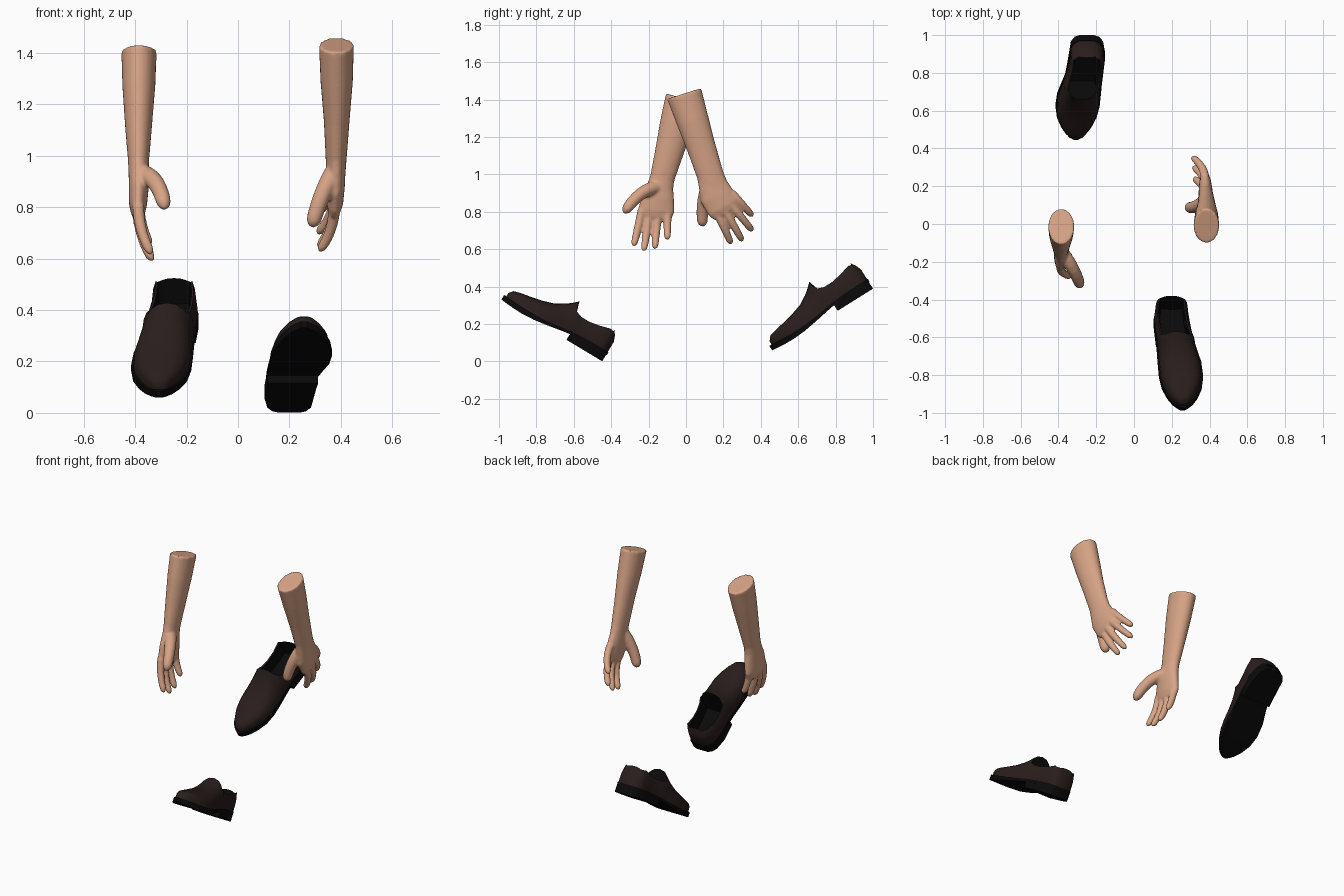
import bpy, bmesh, math
from mathutils import Vector, Matrix


def material(name, rgb):
    m = bpy.data.materials.new(name)
    m.diffuse_color = (*rgb, 1)
    return m


SKIN = material("skin", (0.68, 0.37, 0.24))
LEATHER = material("leather", (0.022, 0.013, 0.012))
RUBBER = material("black_rubber", (0.003, 0.003, 0.003))


def add_rings(bm, rings):
    """Skin a list of closed rings and cap both ends."""
    vs = [[bm.verts.new(p) for p in r] for r in rings]
    n = len(vs[0])
    faces = []
    for j, (a, b) in enumerate(zip(vs, vs[1:])):
        for i in range(n):
            k = (i + 1) % n
            faces.append((j, i, bm.faces.new((a[i], a[k], b[k], b[i]))))
    bm.faces.new(vs[0][::-1])
    bm.faces.new(vs[-1])
    return faces


def finish(bm, name, mats):
    bmesh.ops.recalc_face_normals(bm, faces=bm.faces)
    me = bpy.data.meshes.new(name)
    bm.to_mesh(me)
    bm.free()
    for m in mats:
        me.materials.append(m)
    ob = bpy.data.objects.new(name, me)
    bpy.context.collection.objects.link(ob)
    return ob


def smooth(ob, deg):
    bpy.ops.object.select_all(action='DESELECT')
    ob.select_set(True)
    bpy.context.view_layer.objects.active = ob
    bpy.ops.object.shade_smooth_by_angle(angle=math.radians(deg))


# ---------- arms ----------
def tube(bm, pts, n=24):
    """Elliptical loft; each point is x, y, z, half thickness, half width."""
    P = [Vector(p[:3]) for p in pts]
    rings = []
    for i, p in enumerate(pts):
        t = (P[min(i + 1, len(P) - 1)] - P[max(i - 1, 0)]).normalized()
        ex = (Vector((1, 0, 0)) - t * t.x).normalized()
        w = t.cross(ex)
        rings.append([P[i] + ex * p[3] * math.cos(a) + w * p[4] * math.sin(a)
                      for a in (2 * math.pi * k / n for k in range(n))])
    add_rings(bm, rings)


def finger(bm, base, mid, tip, r):
    """Bent, tapered digit with a rounded end."""
    a, b, c = Vector(base), Vector(mid), Vector(tip)
    pts = []
    for t in (0, .15, .3, .45, .6, .72, .82, .9, .95, .98, 1):
        p = a * (1 - t) ** 2 + b * 2 * t * (1 - t) + c * t * t
        end = min(1.0, max(0.0, (t - .85) / .15))
        rr = r * (1.05 - .25 * t) * max(.2, math.sqrt(max(0.0, 1 - end * end)))
        pts.append((*p, rr, rr))
    tube(bm, pts, 12)


def arm(name, forearm, palm, fingers, thumb):
    bm = bmesh.new()
    tube(bm, forearm)
    tube(bm, palm)
    for base, tip in fingers:
        mid = [b + (t - b) * .55 for b, t in zip(base, tip)]
        mid[0] = base[0]                       # curl towards the palm near the tip
        finger(bm, base, mid, tip, .023)
    finger(bm, *thumb, .036)
    ob = finish(bm, name, [SKIN])
    rm = ob.modifiers.new("fuse", 'REMESH')
    rm.mode = 'VOXEL'
    rm.voxel_size = .007
    rm.use_smooth_shade = True
    sm = ob.modifiers.new("soften", 'SMOOTH')
    sm.factor, sm.iterations = .5, 5


arm("right_arm",
    [(-.385, -.013, 1.407, .069, .098), (-.386, -.05, 1.27, .064, .09), (-.387, -.092, 1.11, .052, .076),
     (-.387, -.127, .98, .041, .066), (-.386, -.145, .90, .038, .075)],
    [(-.387, -.122, 1.0, .038, .062), (-.387, -.135, .945, .039, .068), (-.386, -.15, .88, .039, .088),
     (-.389, -.158, .81, .035, .097), (-.389, -.163, .775, .027, .088), (-.389, -.165, .755, .015, .07)],
    [((-.388, -.235, .81), (-.335, -.28, .617)), ((-.39, -.192, .81), (-.33, -.226, .59)),
     ((-.39, -.148, .81), (-.333, -.167, .602)), ((-.386, -.098, .82), (-.34, -.10, .652))],
    ((-.375, -.16, .93), (-.305, -.25, .92), (-.284, -.332, .793)))

arm("left_arm",
    [(.383, -.01, 1.432, .068, .096), (.384, .035, 1.29, .063, .087), (.384, .085, 1.135, .05, .077),
     (.382, .132, .99, .041, .072), (.38, .155, .92, .037, .078)],
    [(.383, .125, 1.01, .038, .07), (.381, .142, .95, .038, .077), (.379, .165, .885, .037, .092),
     (.377, .198, .825, .033, .09), (.374, .213, .80, .026, .08), (.372, .22, .787, .015, .065)],
    [((.374, .165, .80), (.315, .243, .628)), ((.378, .202, .82), (.312, .303, .643)),
     ((.378, .232, .85), (.308, .357, .697)), ((.374, .245, .90), (.305, .357, .777))],
    ((.37, .115, .93), (.315, .078, .84), (.288, .09, .722)))

# ---------- shoes ----------
# stations: along, inner edge, outer edge, base height, top height, open?, arch exponent
UPPER = [(-.008, -.04, .04, .055, .12, 0, .5), (.004, -.062, .06, .055, .152, 0, .5),
         (.022, -.078, .076, .055, .178, 0, .5), (.038, -.086, .084, .055, .174, 1, 1),
         (.10, -.092, .088, .055, .157, 1, 1), (.16, -.087, .10, .052, .146, 1, 1),
         (.21, -.08, .112, .047, .146, 1, 1), (.243, -.077, .122, .042, .158, 1, 1),
         (.26, -.075, .127, .04, .213, 0, 1.1), (.29, -.073, .135, .035, .185, 0, 1),
         (.32, -.071, .143, .031, .162, 0, .9), (.37, -.067, .154, .026, .133, 0, .75),
         (.43, -.06, .157, .023, .114, 0, .65), (.49, -.045, .149, .023, .10, 0, .6),
         (.55, -.015, .124, .026, .089, 0, .55), (.59, .015, .099, .028, .078, 0, .5),
         (.61, .037, .077, .03, .055, 0, .5)]
# stations: along, inner edge, outer edge, underside, top
SOLE = [(-.012, -.04, .04, .04, .06), (.0, -.066, .064, .04, .06), (.03, -.086, .084, .04, .06),
        (.10, -.097, .094, .04, .06), (.20, -.087, .112, .038, .054), (.27, -.08, .134, .027, .044),
        (.34, -.075, .156, .014, .034), (.42, -.068, .166, .002, .028), (.49, -.052, .158, -.003, .027),
        (.55, -.024, .135, -.001, .03), (.59, .004, .11, .002, .032), (.612, .028, .086, .004, .034),
        (.624, .045, .07, .006, .034)]
HEEL = [(-.008, -.04, .04, 0, .045), (.002, -.066, .064, 0, .045), (.03, -.086, .084, 0, .045),
        (.10, -.097, .094, 0, .045), (.17, -.09, .104, 0, .045), (.215, -.085, .112, 0, .045)]


def upper_section(u, i, o, b, top, is_open, p):
    c, hw, h = (i + o) / 2, (o - i) / 2, top - b
    if is_open:     # outer wall, rim, inner wall, insole
        half = [(1, 0), (1, .35), (.95, .72), (.84, 1), (.76, .97), (.68, .15), (0, .12)]
    else:           # closed arch
        half = [(math.cos(a) ** .8 if k < 6 else 0, math.sin(a) ** p if k else 0)
                for k, a in ((k, k * math.pi / 12) for k in range(7))]
    both = half + [(-x, z) for x, z in half[-2::-1]]
    return [(c + hw * x, u, b + h * z) for x, z in both]


def slab(name, stations, M):
    bm = bmesh.new()
    add_rings(bm, [[(i, u, lo), (o, u, lo), (o, u, hi), (i, u, hi)] for u, i, o, lo, hi in stations])
    bm.transform(M)
    smooth(finish(bm, name, [RUBBER]), 35)


def shoe(side, sx, heel, pitch):
    """Local axes: outward, heel to toe, up."""
    f = Vector((0, -math.cos(pitch), math.sin(pitch)))
    n = Vector((0, math.sin(pitch), math.cos(pitch)))
    M = Matrix.Translation(heel) @ Matrix(((sx, 0, 0), f, n)).transposed().to_4x4()
    bm = bmesh.new()
    for j, i, face in add_rings(bm, [upper_section(*s) for s in UPPER]):
        if 2 <= j <= 7 and 4 <= i <= 7:
            face.material_index = 1            # dark lining
    bm.transform(M)
    smooth(finish(bm, side + "_shoe_upper", [LEATHER, RUBBER]), 50)
    slab(side + "_shoe_sole", SOLE, M)
    slab(side + "_shoe_heel", HEEL, M)


shoe("right", -1, (-.25, .993, .385), math.radians(-32))
shoe("left", 1, (.20, -.455, .005), math.radians(31))
